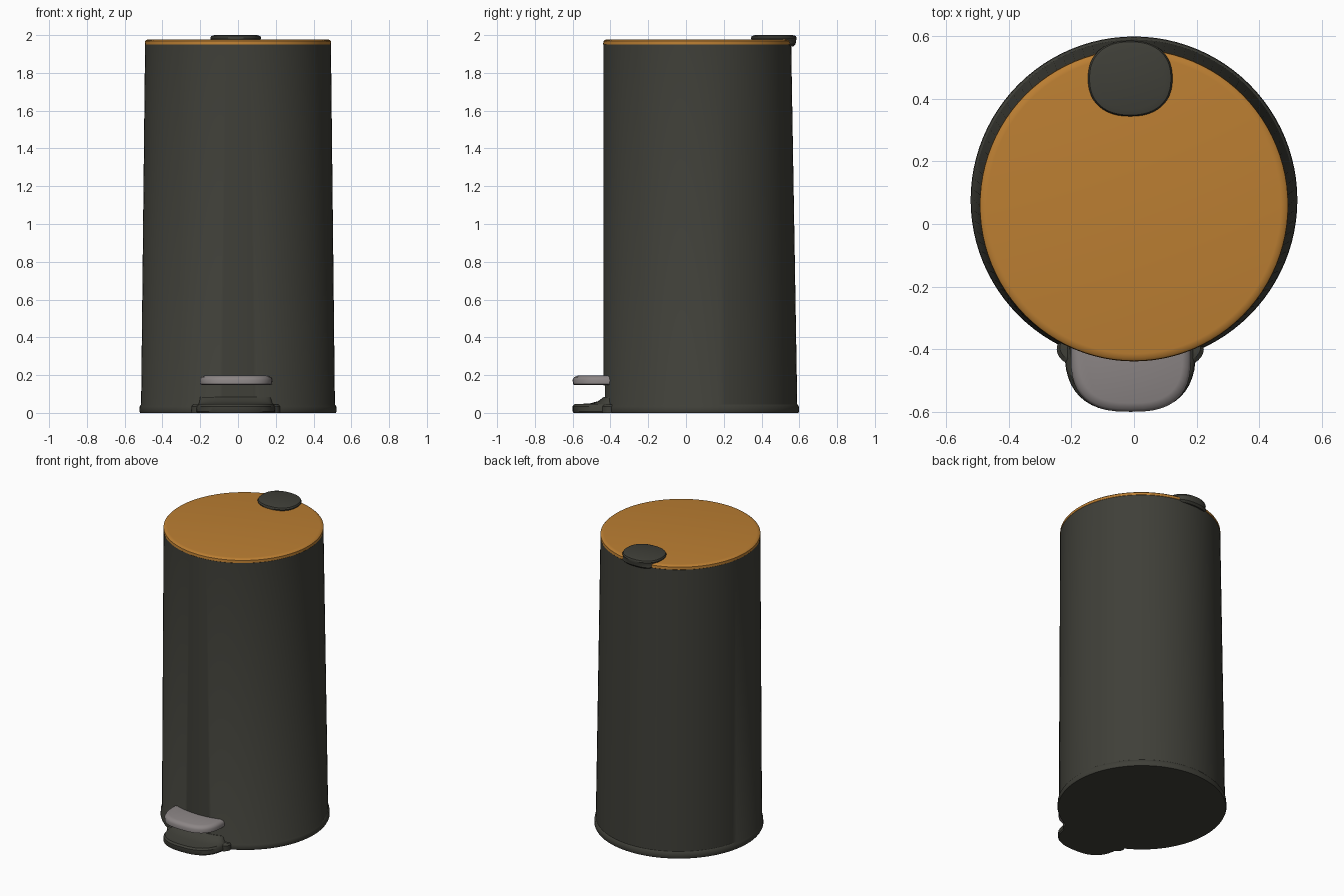
import bpy, bmesh
from math import cos, sin, pi, radians

cube = bpy.data.objects.get("Cube")
if cube:
    bpy.data.objects.remove(cube, do_unlink=True)


def material(name, color):
    m = bpy.data.materials.new(name)
    m.use_nodes = True
    m.diffuse_color = (*color, 1)
    bsdf = m.node_tree.nodes["Principled BSDF"]
    bsdf.inputs["Base Color"].default_value = (*color, 1)
    bsdf.inputs["Roughness"].default_value = 0.6
    return m


charcoal = material("charcoal", (0.050, 0.050, 0.040))
orange = material("orange", (0.50, 0.21, 0.032))
grey = material("warm_grey", (0.26, 0.235, 0.235))


def power(v, e):
    return abs(v) ** e * (1 if v >= 0 else -1)


def loft(name, rings, mat, cx=0, exponent=2, segments=64, angle=35):
    """Stack superelliptic rings (z, half width, half depth, centre y) into a closed solid."""
    bm = bmesh.new()
    loops = []
    for z, rx, ry, cy in rings:
        loop = []
        for i in range(segments):
            a = 2 * pi * i / segments
            loop.append(bm.verts.new((cx + rx * power(cos(a), 2 / exponent),
                                      cy + ry * power(sin(a), 2 / exponent), z)))
        loops.append(loop)
    for low, high in zip(loops, loops[1:]):
        for i in range(segments):
            j = (i + 1) % segments
            bm.faces.new((low[i], low[j], high[j], high[i]))
    bm.faces.new(loops[0][::-1])
    bm.faces.new(loops[-1])
    bmesh.ops.recalc_face_normals(bm, faces=bm.faces)
    mesh = bpy.data.meshes.new(name)
    bm.to_mesh(mesh)
    bm.free()
    mesh.materials.append(mat)
    ob = bpy.data.objects.new(name, mesh)
    bpy.context.collection.objects.link(ob)
    if angle:
        bpy.ops.object.select_all(action='DESELECT')
        ob.select_set(True)
        bpy.context.view_layer.objects.active = ob
        bpy.ops.object.shade_smooth_by_angle(angle=radians(angle))
    return ob


# Tapered body with a thin flange at the floor
body = loft("bin_body", [
    (0.0, 0.518, 0.518, 0.077),
    (0.008, 0.522, 0.522, 0.077),
    (0.035, 0.52, 0.52, 0.077),
    (0.045, 0.513, 0.513, 0.076),
    (1.95, 0.492, 0.497, 0.06),
], charcoal, segments=96)

# Shallow recess behind the pedal
cutter = loft("recess_cutter", [
    (0.06, 0.20, 0.12, -0.55),
    (0.145, 0.185, 0.12, -0.55),
], charcoal, cx=-0.01, exponent=8, angle=0)
cutter.hide_render = True
cutter.hide_viewport = True
cutter.display_type = 'WIRE'
cut = body.modifiers.new("recess", 'BOOLEAN')
cut.operation = 'DIFFERENCE'
cut.solver = 'EXACT'
cut.object = cutter

# Flat lid with a softened rim
loft("lid", [
    (1.945, 0.488, 0.492, 0.06),
    (1.951, 0.493, 0.499, 0.06),
    (1.968, 0.492, 0.497, 0.06),
    (1.975, 0.484, 0.489, 0.06),
    (1.977, 0.47, 0.475, 0.06),
], orange, segments=96)

# Round hinge cap wrapping over the back edge
loft("hinge_cap", [
    (1.94, 0.10, 0.04, 0.527),
    (1.952, 0.115, 0.055, 0.525),
    (1.972, 0.13, 0.118, 0.465),
    (1.985, 0.135, 0.121, 0.465),
    (1.995, 0.13, 0.117, 0.465),
    (2.0, 0.112, 0.10, 0.465),
], charcoal, cx=-0.012, exponent=2.3, segments=48)

# Foot plate under the pedal, flaring into the body
loft("foot_plate", [
    (0.0, 0.205, 0.20, -0.395),
    (0.008, 0.21, 0.205, -0.395),
    (0.035, 0.208, 0.205, -0.395),
    (0.046, 0.20, 0.195, -0.395),
    (0.05, 0.195, 0.12, -0.39),
    (0.062, 0.192, 0.08, -0.385),
    (0.085, 0.19, 0.05, -0.385),
], charcoal, cx=-0.012, exponent=2.6, segments=48)

# Small webs easing the foot plate into the flange
for side, label in ((-1, "right"), (1, "left")):
    loft(f"foot_web_{label}", [
        (0.0, 0.06, 0.05, -0.40),
        (0.035, 0.06, 0.05, -0.40),
        (0.045, 0.05, 0.04, -0.395),
    ], charcoal, cx=-0.012 + side * 0.175, segments=24)

# Rounded pedal
loft("pedal", [
    (0.147, 0.178, 0.168, -0.42),
    (0.152, 0.19, 0.179, -0.42),
    (0.175, 0.192, 0.18, -0.42),
    (0.19, 0.184, 0.172, -0.42),
    (0.197, 0.165, 0.152, -0.42),
], grey, cx=-0.01, exponent=2.7, segments=48, angle=50)
